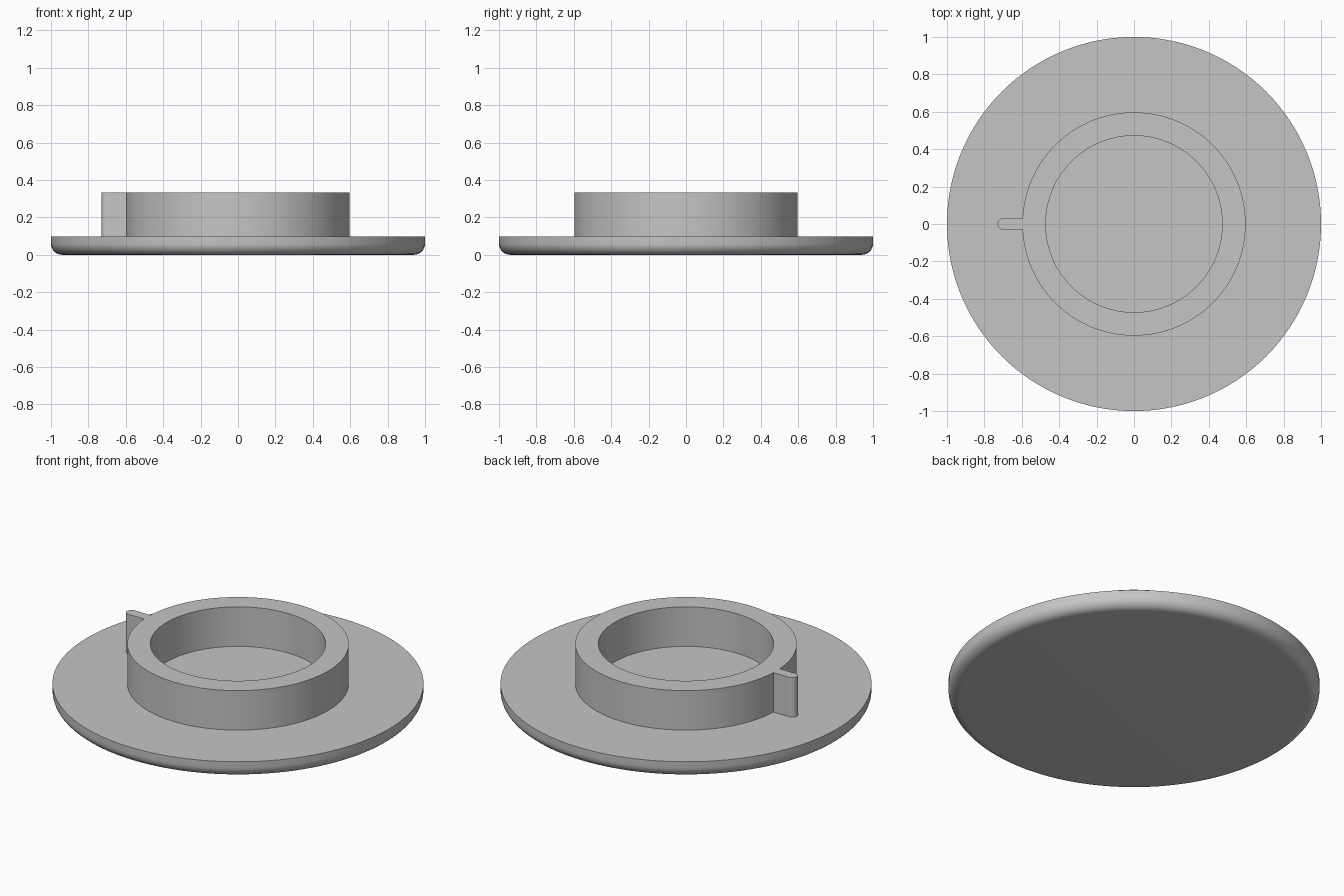
import bpy
import bmesh
from math import sin, cos, pi, radians, sqrt

cube = bpy.data.objects.get("Cube")
if cube:
    bpy.data.objects.remove(cube, do_unlink=True)

SEGMENTS = 128
PLATE_TOP, RIM_TOP = 0.097, 0.332
FILLET = 0.06
RING_OUTER, RING_INNER = 0.597, 0.472
TAB_TIP, TAB_HALF = 0.73, 0.03

# Single grey material
grey = bpy.data.materials.new("light_grey")
grey.use_nodes = True
colour = (0.56, 0.56, 0.56, 1)
grey.diffuse_color = colour
shader = next(n for n in grey.node_tree.nodes if n.type == 'BSDF_PRINCIPLED')
shader.inputs["Base Color"].default_value = colour


def finish(bm, name):
    mesh = bpy.data.meshes.new(name)
    bm.to_mesh(mesh)
    bm.free()
    obj = bpy.data.objects.new(name, mesh)
    bpy.context.collection.objects.link(obj)
    mesh.materials.append(grey)
    bpy.ops.object.select_all(action='DESELECT')
    obj.select_set(True)
    bpy.context.view_layer.objects.active = obj
    bpy.ops.object.shade_smooth_by_angle(angle=radians(30))
    return obj


def lathe(name, profile, capped=False):
    """Spin (radius, z) points listed from the outer bottom upwards."""
    bm = bmesh.new()
    loops = []
    for r, z in profile:
        loops.append([bm.verts.new((r * cos(2 * pi * i / SEGMENTS),
                                    r * sin(2 * pi * i / SEGMENTS), z))
                      for i in range(SEGMENTS)])
    for low, high in zip(loops, loops[1:]):
        for i in range(SEGMENTS):
            j = (i + 1) % SEGMENTS
            bm.faces.new((low[i], low[j], high[j], high[i]))
    if capped:
        bm.faces.new(loops[0][::-1])
        bm.faces.new(loops[-1])
    return finish(bm, name)


# Round base plate with a filleted lower edge
steps = 8
fillet = [(1 - FILLET + FILLET * sin(k * pi / 2 / steps),
           FILLET - FILLET * cos(k * pi / 2 / steps)) for k in range(steps + 1)]
lathe("base_plate", fillet + [(1, PLATE_TOP)], capped=True)

# Upright ring standing on the plate
lathe("upright_ring", [(RING_OUTER, PLATE_TOP), (RING_OUTER, RIM_TOP),
                       (RING_INNER, RIM_TOP), (RING_INNER, PLATE_TOP)])

# Round-nosed tab on the side of the ring
root = -sqrt(RING_OUTER ** 2 - TAB_HALF ** 2)
nose = TAB_HALF - TAB_TIP
outline = [(root, TAB_HALF)]
outline += [(nose + TAB_HALF * cos(a), TAB_HALF * sin(a))
            for a in (pi / 2 + k * pi / 12 for k in range(13))]
outline += [(root, -TAB_HALF), (-RING_OUTER, 0)]
bm = bmesh.new()
face = bm.faces.new([bm.verts.new((x, y, PLATE_TOP)) for x, y in outline])
top = bmesh.ops.extrude_face_region(bm, geom=[face], use_keep_orig=True)["geom"]
bmesh.ops.translate(bm, vec=(0, 0, RIM_TOP - PLATE_TOP),
                    verts=[v for v in top if isinstance(v, bmesh.types.BMVert)])
bmesh.ops.recalc_face_normals(bm, faces=bm.faces[:])
finish(bm, "side_tab")
